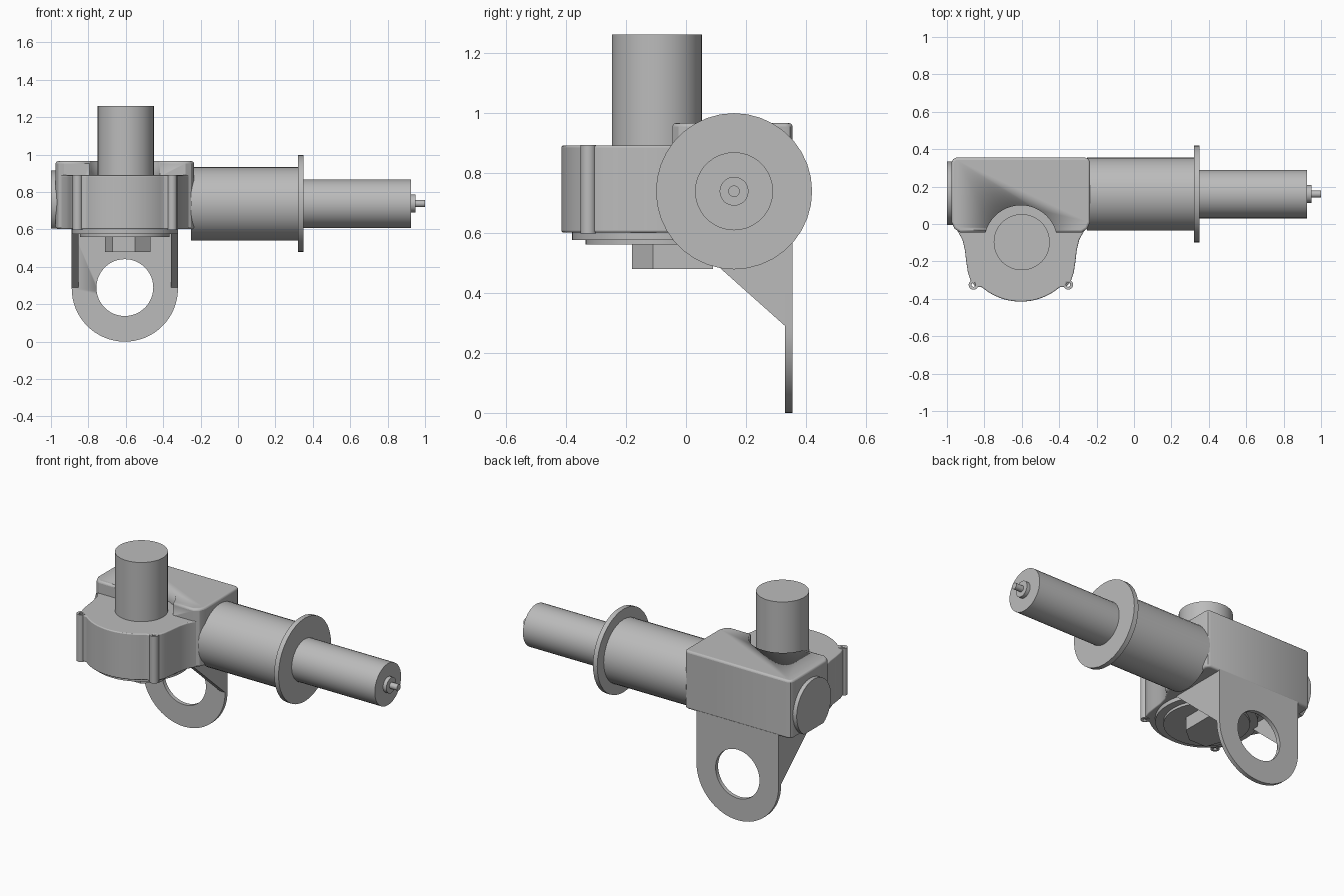
import bpy, bmesh, math
from mathutils import Matrix

if "Cube" in bpy.data.objects:
    bpy.data.objects.remove(bpy.data.objects["Cube"])

grey = bpy.data.materials.new("light grey metal")
grey.diffuse_color = (0.5, 0.5, 0.5, 1)
grey.use_nodes = True
grey.node_tree.nodes["Principled BSDF"].inputs["Base Color"].default_value = grey.diffuse_color

CX, CY = -0.605, -0.095      # vertical gear axis
AY, AZ = 0.16, 0.738         # horizontal shaft axis


def finish(name, bm, bevel=0.0, segments=3, angle=30):
    bmesh.ops.recalc_face_normals(bm, faces=bm.faces)
    me = bpy.data.meshes.new(name)
    bm.to_mesh(me)
    bm.free()
    me.materials.append(grey)
    ob = bpy.data.objects.new(name, me)
    bpy.context.collection.objects.link(ob)
    if bevel:
        m = ob.modifiers.new("bevel", 'BEVEL')
        m.width, m.segments, m.limit_method = bevel, segments, 'ANGLE'
        m.angle_limit = math.radians(50)
    bpy.ops.object.select_all(action='DESELECT')
    ob.select_set(True)
    bpy.context.view_layer.objects.active = ob
    bpy.ops.object.shade_smooth_by_angle(angle=math.radians(angle))
    return ob


def prism(name, pts, lo, hi, axis='Z', **kw):
    """Extrude a 2D profile along an axis; profile is (x,y), (x,z) or (y,z)."""
    def place(p, h):
        a, b = p
        return {'Z': (a, b, h), 'Y': (a, h, b), 'X': (h, a, b)}[axis]
    bm = bmesh.new()
    f = bm.faces.new([bm.verts.new(place(p, lo)) for p in pts])
    ext = bmesh.ops.extrude_face_region(bm, geom=[f])["geom"]
    d = place((0, 0), hi - lo)
    bmesh.ops.translate(bm, vec=d, verts=[v for v in ext if isinstance(v, bmesh.types.BMVert)])
    return finish(name, bm, **kw)


def arc(cx, cy, r, a0, a1, n):
    return [(cx + r * math.cos(math.radians(a0 + (a1 - a0) * i / n)),
             cy + r * math.sin(math.radians(a0 + (a1 - a0) * i / n))) for i in range(n + 1)]


def disc(name, c, r, lo, hi, axis='Z', n=48, **kw):
    return prism(name, arc(c[0], c[1], r, 0, 360, n)[:-1], lo, hi, axis, **kw)


def cut(ob, cutter):
    cutter.hide_render = True
    cutter.hide_set(True)
    m = ob.modifiers.new("cut", 'BOOLEAN')
    m.operation, m.object, m.solver = 'DIFFERENCE', cutter, 'EXACT'


# Gearbox block with rounded edges and a round recess for the motor
half = [(0.325, -0.045), (0.355, -0.025), (0.37, 0.01), (0.37, 0.33),
        (0.362, 0.347), (0.345, 0.355)]
block = prism("gearbox_block",
              [(CX + x, y) for x, y in half] + [(CX - x, y) for x, y in reversed(half)],
              0.602, 0.965, bevel=0.012)
cut(block, disc("recess_cutter", (CX, CY), 0.195, 0.89, 1.1))

# Rounded front housing with flared shoulders
side = [(0.36, 0.0), (0.335, -0.043), (0.312, -0.085), (0.299, -0.14), (0.292, -0.2),
        (0.283, -0.26), (0.268, -0.305), (0.24, -0.338), (0.21, -0.338)]
front = arc(CX, CY, 0.32, -50, -130, 20)
prism("front_housing",
      [(CX + 0.36, 0.14)] + [(CX + x, y) for x, y in side] + front
      + [(CX - x, y) for x, y in reversed(side)] + [(CX - 0.36, 0.14)],
      0.601, 0.89, bevel=0.006)

# Screw ears on the housing corners
for s, n in ((-1, "left"), (1, "right")):
    c = (CX + s * 0.253, -0.325)
    ear = disc(n + "_screw_ear", c, 0.026, 0.598, 0.892, n=20)
    cut(ear, disc(n + "_screw_hole_cutter", c, 0.011, 0.5, 1.0, n=16))

# Vertical motor
disc("vertical_motor", (-0.6, -0.097), 0.15, 0.85, 1.26)

# Stepped bottom cover and its outlet boss
disc("bottom_cover", (CX, CY), 0.285, 0.576, 0.605)
disc("bottom_cover_step", (CX, CY), 0.24, 0.56, 0.58)
prism("bottom_boss", [(-0.71, -0.06), (-0.67, -0.18), (-0.55, -0.18), (-0.467, -0.11),
                      (-0.467, 0.09), (-0.55, 0.09), (-0.69, 0.015)], 0.479, 0.565)

# Horizontal drive: end cap, sleeve, flange, shaft and tip
cap = [(y, max(z, 0.605)) for y, z in arc(AY + 0.005, 0.745, 0.17, -55.4, 235.4, 40)]
prism("end_cap", cap, -1.0, -0.95, 'X')
for name, r, lo, hi in (("drive_sleeve", 0.196, -0.25, 0.325),
                        ("drive_flange", 0.26, 0.32, 0.35),
                        ("drive_shaft", 0.13, 0.34, 0.925),
                        ("shaft_collar", 0.048, 0.92, 0.948),
                        ("shaft_tip", 0.019, 0.94, 1.0)):
    disc(name, (AY, AZ), r, lo, hi, 'X', n=36)

# Hanging mounting plate with round hole
plate = prism("mounting_plate",
              [(CX - 0.284, 0.61)] + arc(CX, 0.284, 0.284, 180, 360, 32) + [(CX + 0.284, 0.61)],
              0.33, 0.355, 'Y')
cut(plate, disc("plate_hole_cutter", (CX, 0.289), 0.152, 0.2, 0.5, 'Y'))

# Triangular gussets either side of the plate
for s, n in ((-1, "left"), (1, "right")):
    a, b = sorted((CX + s * 0.284, CX + s * 0.247))
    prism(n + "_gusset", [(0.335, 0.285), (0.335, 0.61), (-0.03, 0.61)], a, b, 'X')
